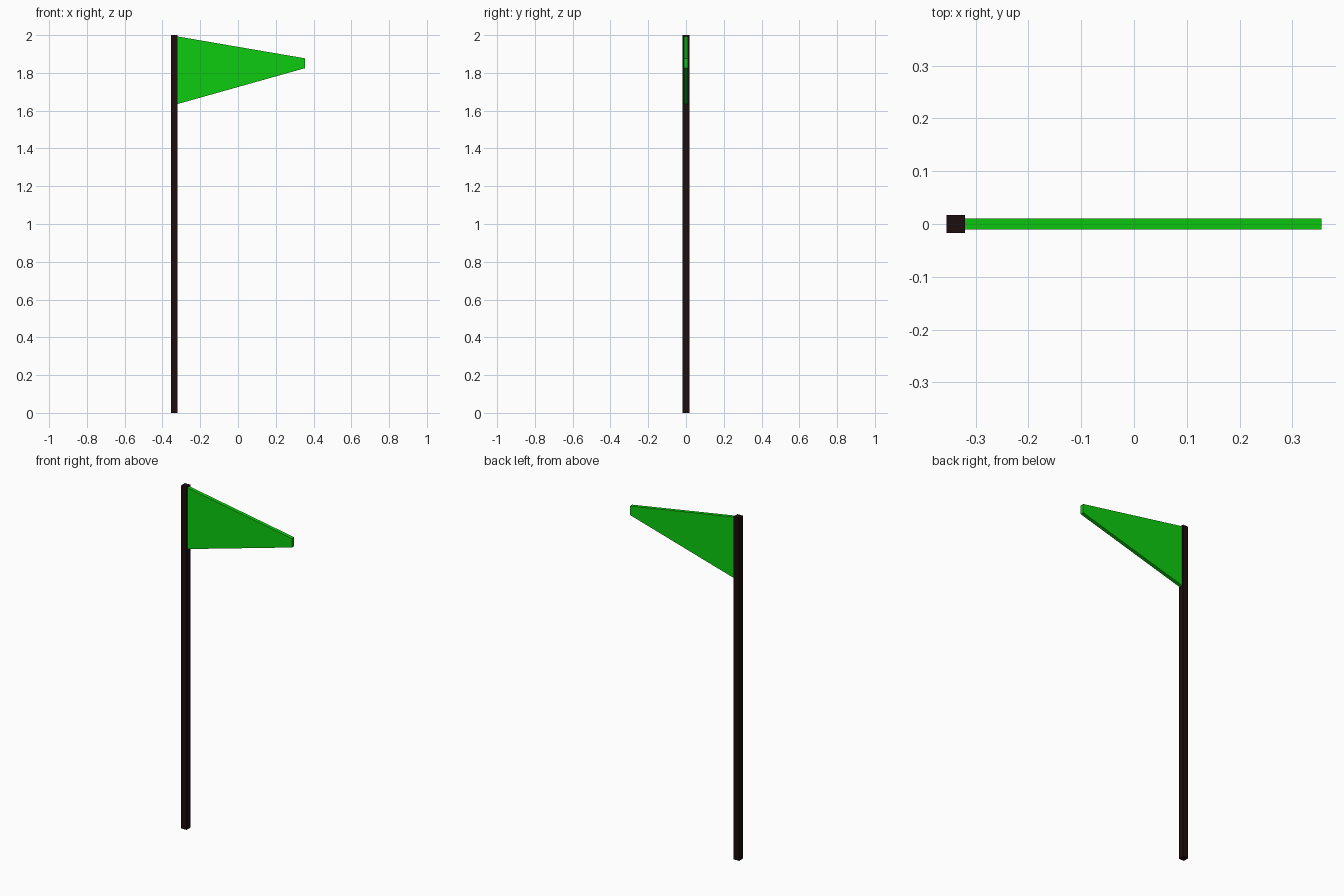
import bpy

if "Cube" in bpy.data.objects:
    bpy.data.objects.remove(bpy.data.objects["Cube"])


def material(name, rgb):
    mat = bpy.data.materials.new(name)
    mat.diffuse_color = (*rgb, 1.0)
    mat.use_nodes = True
    mat.node_tree.nodes["Principled BSDF"].inputs["Base Color"].default_value = mat.diffuse_color
    return mat


def slab(name, profile, half_depth, mat):
    """Extrude an x-z outline symmetrically along y."""
    n = len(profile)
    verts = [(x, y, z) for y in (-half_depth, half_depth) for x, z in profile]
    faces = [tuple(range(n)), tuple(reversed(range(n, 2 * n)))]
    faces += [(i, i + n, (i + 1) % n + n, (i + 1) % n) for i in range(n)]
    mesh = bpy.data.meshes.new(name)
    mesh.from_pydata(verts, [], faces)
    mesh.materials.append(mat)
    obj = bpy.data.objects.new(name, mesh)
    bpy.context.collection.objects.link(obj)
    return obj


dark_wood = material("dark wood", (0.012, 0.004, 0.004))
green_cloth = material("green cloth", (0.004, 0.6, 0.005))

# Square pole
slab("pole", [(-0.355, 0), (-0.32, 0), (-0.32, 2), (-0.355, 2)], 0.0175, dark_wood)

# Tapered pennant with a blunt tip
slab("pennant", [(-0.321, 1.635), (0.355, 1.825), (0.355, 1.877), (-0.321, 1.993)],
     0.0105, green_cloth)
